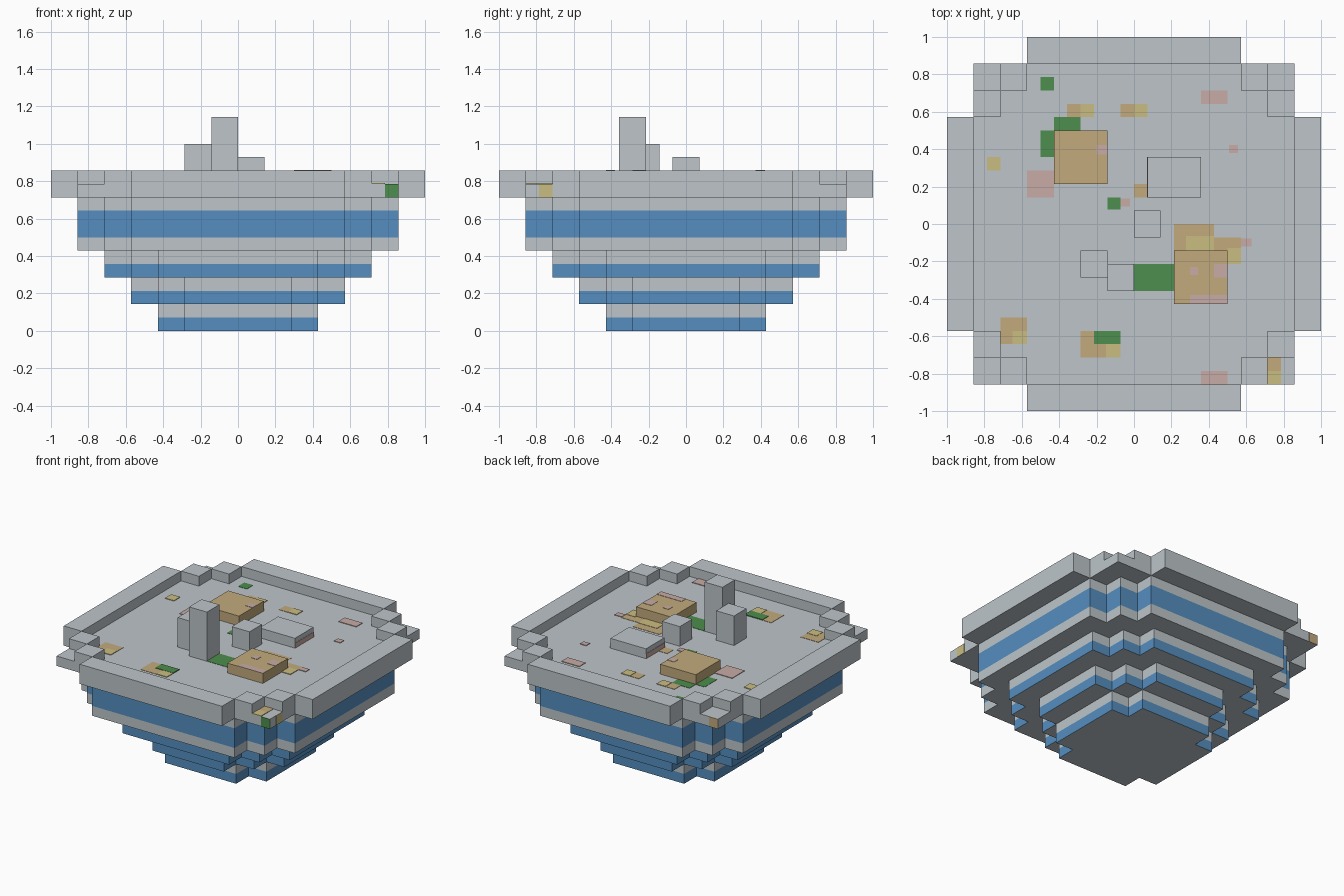
import bpy, bmesh

U = 1 / 14  # grid step
FLOOR = 11

if "Cube" in bpy.data.objects:
    bpy.data.objects.remove(bpy.data.objects["Cube"], do_unlink=True)


def material(name, r, g, b):
    m = bpy.data.materials.new(name)
    m.use_nodes = True
    m.diffuse_color = (r, g, b, 1)
    m.node_tree.nodes["Principled BSDF"].inputs["Base Color"].default_value = (r, g, b, 1)
    return m


GREY = material("pale grey", 0.51, 0.56, 0.59)
BLUE = material("blue", 0.09, 0.27, 0.52)
GREEN = material("green", 0.075, 0.27, 0.075)
TAN = material("tan", 0.54, 0.40, 0.20)
YELLOW = material("straw yellow", 0.59, 0.51, 0.22)
PINK = material("dusty pink", 0.58, 0.41, 0.38)


def finish(bm, name, mats):
    bmesh.ops.recalc_face_normals(bm, faces=bm.faces)
    mesh = bpy.data.meshes.new(name)
    bm.to_mesh(mesh)
    bm.free()
    for m in mats:
        mesh.materials.append(m)
    ob = bpy.data.objects.new(name, mesh)
    bpy.context.collection.objects.link(ob)
    return ob


def box(name, x0, x1, y0, y1, z0, z1, mat):
    bm = bmesh.new()
    bmesh.ops.create_cube(bm, size=1)
    for v in bm.verts:
        v.co.x = U * (x1 if v.co.x > 0 else x0)
        v.co.y = U * (y1 if v.co.y > 0 else y0)
        v.co.z = U * (z1 if v.co.z > 0 else z0)
    return finish(bm, name, [mat])


def terrace(name, corners, levels, blue=None):
    """Prism with stepped corners; side faces in the blue level span are blue."""
    quarter = []
    for i, (x, y) in enumerate(corners):
        if i:
            quarter.append((x, corners[i - 1][1]))
        quarter.append((x, y))
    outline = []
    for _ in range(4):
        outline += quarter
        quarter = [(-y, x) for x, y in quarter]
    bm = bmesh.new()
    rings = [[bm.verts.new((x * U, y * U, z * U)) for x, y in outline] for z in levels]
    n = len(outline)
    for z, low, high in zip(levels, rings, rings[1:]):
        for i in range(n):
            j = (i + 1) % n
            f = bm.faces.new((low[i], low[j], high[j], high[i]))
            f.material_index = int(z == blue)
    bm.faces.new(rings[0])
    bm.faces.new(rings[-1])
    return finish(bm, name, [GREY, BLUE])


# Stepped hull
terrace("hull_base", [(6, 4), (4, 6)], [0, 1, 2], 0)
terrace("hull_lower", [(8, 4), (6, 6), (4, 8)], [2, 3, 4], 2)
terrace("hull_middle", [(10, 6), (8, 8), (6, 10)], [4, 5, 6], 4)
terrace("hull_upper", [(12, 8), (10, 10), (8, 12)], [6, 7, 9, 10], 7)
terrace("deck", [(14, 8), (12, 12), (8, 14)], [10, FLOOR])

# Raised rim
for s, side in ((1, "left"), (-1, "right")):
    box("rim_" + side, *sorted((12 * s, 14 * s)), -8, 8, FLOOR, 12, GREY)
    for t, end in ((1, "back"), (-1, "front")):
        tag = f"_{end}_{side}"
        box("rim_side_post" + tag, *sorted((10 * s, 12 * s)), *sorted((8 * t, 10 * t)), FLOOR, 12, GREY)
        box("rim_end_post" + tag, *sorted((8 * s, 10 * s)), *sorted((10 * t, 12 * t)), FLOOR, 12, GREY)
for t, end in ((1, "back"), (-1, "front")):
    box("rim_" + end, -8, 8, *sorted((12 * t, 14 * t)), FLOOR, 12, GREY)

# Blocks standing on the deck
box("tall_tower", -2, 0, -5, -3, FLOOR, 16, GREY)
box("short_tower", -4, -2, -4, -2, FLOOR, 14, GREY)
box("centre_block", 0, 2, -1, 1, FLOOR, 13, GREY)
box("grey_slab", 1, 5, 2, 5, FLOOR, 12, GREY)
box("tan_slab_back", -6, -2, 3, 7, FLOOR, 12, TAN)
box("tan_slab_front", 3, 7, -6, -2, FLOOR, 12, TAN)


# Painted patches: each one is a very thin plate
def patches(name, mat, base, lift, rects):
    for i, (x0, x1, y0, y1) in enumerate(rects):
        box(f"{name}_{i + 1}", x0, x1, y0, y1, base, base + lift, mat)


patches("green_patch", GREEN, FLOOR, 0.03, [
    (-7, -6, 10, 11), (-6, -4, 7, 8), (-7, -6, 5, 7),
    (-2, -1, 1.1, 2), (0, 3, -5, -3)])
patches("green_overlay", GREEN, FLOOR, 0.08, [(-3, -1, -9, -8)])
patches("tan_patch", TAN, FLOOR, 0.03, [
    (-5, -4, 8, 9), (-1, 0, 8, 9), (0, 1, 2, 3), (3, 6, -2, 0), (6, 8, -3, -1),
    (-10, -8, -9, -7), (-4, -2, -10, -8), (10, 11, -11, -10)])
patches("yellow_patch", YELLOW, FLOOR, 0.06, [
    (-4, -3, 8, 9), (0, 1, 8, 9), (-11, -10, 4, 5), (3.9, 6, -2, -0.9), (7, 8, -3, -1.8),
    (-9.1, -8, -9, -8), (-2.1, -1, -10, -9), (10, 11, -12, -11)])
patches("pink_patch", PINK, FLOOR, 0.06, [
    (-8, -6, 2, 4), (5, 7, 9, 10), (5, 7, -12, -11), (7.1, 7.8, 5.3, 5.9),
    (-1, -0.3, 1.3, 1.9), (8, 8.8, -1.7, -1.1)])
patches("pink_slab_patch", PINK, 12, 0.03, [
    (-2.8, -2, 5.2, 5.9), (6, 7, -4, -3), (4.2, 7, -6, -5.3), (4.2, 4.8, -3.8, -3.2)])

# Painted patches on upright faces
box("green_corner_patch", 11, 12, -12.03, -12, 10, FLOOR, GREEN)
box("yellow_corner_patch", 12, 12.03, -11, -10, 10, FLOOR, YELLOW)
box("tan_corner_patch", -12, -11, 12, 12.03, 10, FLOOR, TAN)
box("pink_slab_side_left", 5, 5.03, 2, 5, FLOOR, 11.5, PINK)
box("pink_slab_side_right", 0.97, 1, 2, 5, FLOOR, 11.5, PINK)
